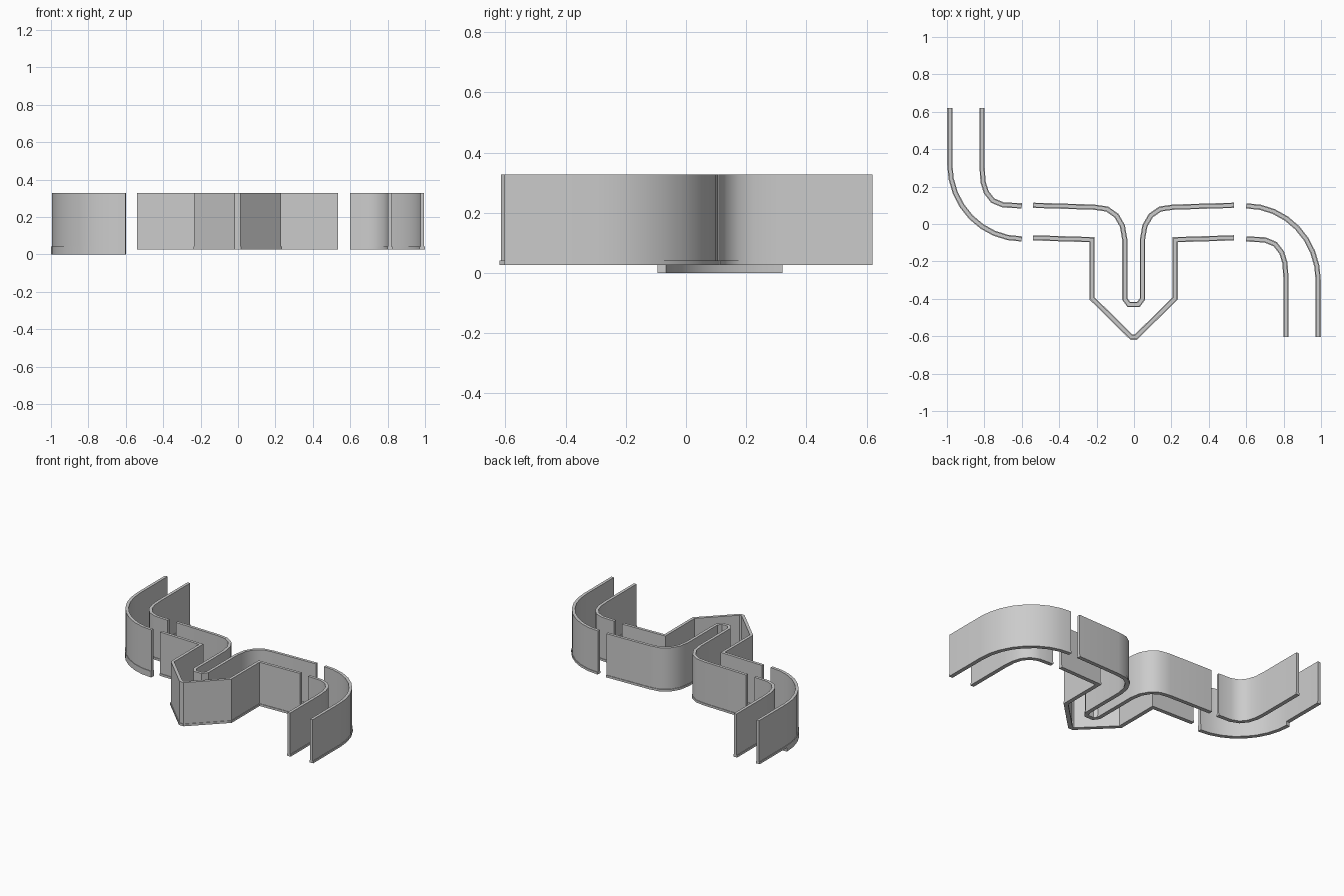
import bpy, bmesh, math
from mathutils import Vector

if "Cube" in bpy.data.objects:
    bpy.data.objects.remove(bpy.data.objects["Cube"])

FOOT, WALL = 0.014, 0.010        # half widths
Z0, Z1, Z2 = 0.027, 0.042, 0.328  # foot bottom, foot top, wall top

# inverted-T cross-section: (side offset, height)
T_PROFILE = [(-FOOT, Z0), (FOOT, Z0), (FOOT, Z1), (WALL, Z1),
             (WALL, Z2), (-WALL, Z2), (-WALL, Z1), (-FOOT, Z1)]
STRIP_PROFILE = [(-FOOT, 0), (FOOT, 0), (FOOT, Z0), (-FOOT, Z0)]


def sweep(name, path, profile):
    """Sweep a cross-section along a plan path with mitred corners."""
    pts = [Vector(p) for p in path]
    dirs = [(b - a).normalized() for a, b in zip(pts, pts[1:])]
    bm = bmesh.new()
    rings = []
    for i, p in enumerate(pts):
        d0, d1 = dirs[max(i - 1, 0)], dirs[min(i, len(dirs) - 1)]
        n0, n1 = Vector((-d0.y, d0.x)), Vector((-d1.y, d1.x))
        m = (n0 + n1).normalized()
        m /= m.dot(n0)
        rings.append([bm.verts.new((p.x + m.x * s, p.y + m.y * s, z)) for s, z in profile])
    k = len(profile)
    for a, b in zip(rings, rings[1:]):
        for j in range(k):
            bm.faces.new((a[j], a[(j + 1) % k], b[(j + 1) % k], b[j]))
    bm.faces.new(rings[0])
    bm.faces.new(rings[-1])
    bmesh.ops.recalc_face_normals(bm, faces=bm.faces)
    me = bpy.data.meshes.new(name)
    bm.to_mesh(me)
    bm.free()
    ob = bpy.data.objects.new(name, me)
    bpy.context.collection.objects.link(ob)
    bpy.context.view_layer.objects.active = ob
    ob.select_set(True)
    bpy.ops.object.shade_smooth_by_angle(angle=math.radians(30))
    ob.select_set(False)


def arc(cx, cy, rx, ry, a0, a1, n):
    return [(cx + rx * math.cos(math.radians(a0 + (a1 - a0) * i / n)),
             cy + ry * math.sin(math.radians(a0 + (a1 - a0) * i / n))) for i in range(n + 1)]


def turned(path):
    """Half turn in plan, for the right-hand bend."""
    return [(-x, 0.017 - y) for x, y in path]


def mirrored(half):
    """Complete a right half path with its mirror image."""
    return [(-x - 0.004, y) for x, y in reversed(half)] + half


# end bends: outer and inner wall, left and half-turned right
outer_arc = arc(-0.6, 0.32, 0.385, 0.40, 180, 270, 8)
outer = [(-0.985, 0.62)] + outer_arc
inner = [(-0.812, 0.62), (-0.812, 0.30), (-0.807, 0.225), (-0.79, 0.17),
         (-0.755, 0.125), (-0.70, 0.102), (-0.60, 0.097)]
sweep("left_outer_wall", outer, T_PROFILE)
sweep("left_inner_wall", inner, T_PROFILE)
sweep("right_outer_wall", turned(outer), T_PROFILE)
sweep("right_inner_wall", turned(inner), T_PROFILE)

# low strip under the left outer bend
sweep("left_base_strip", outer_arc, STRIP_PROFILE)

# middle loop: pointed outer wall and narrow slot wall
point_half = [(0.010, -0.605), (0.220, -0.398), (0.220, -0.084), (0.535, -0.074)]
slot_half = [(0.024, -0.430), (0.046, -0.400), (0.046, -0.08), (0.058, -0.01),
             (0.09, 0.045), (0.14, 0.08), (0.21, 0.09), (0.535, 0.100)]
sweep("middle_pointed_wall", mirrored(point_half), T_PROFILE)
sweep("middle_slot_wall", mirrored(slot_half), T_PROFILE)
